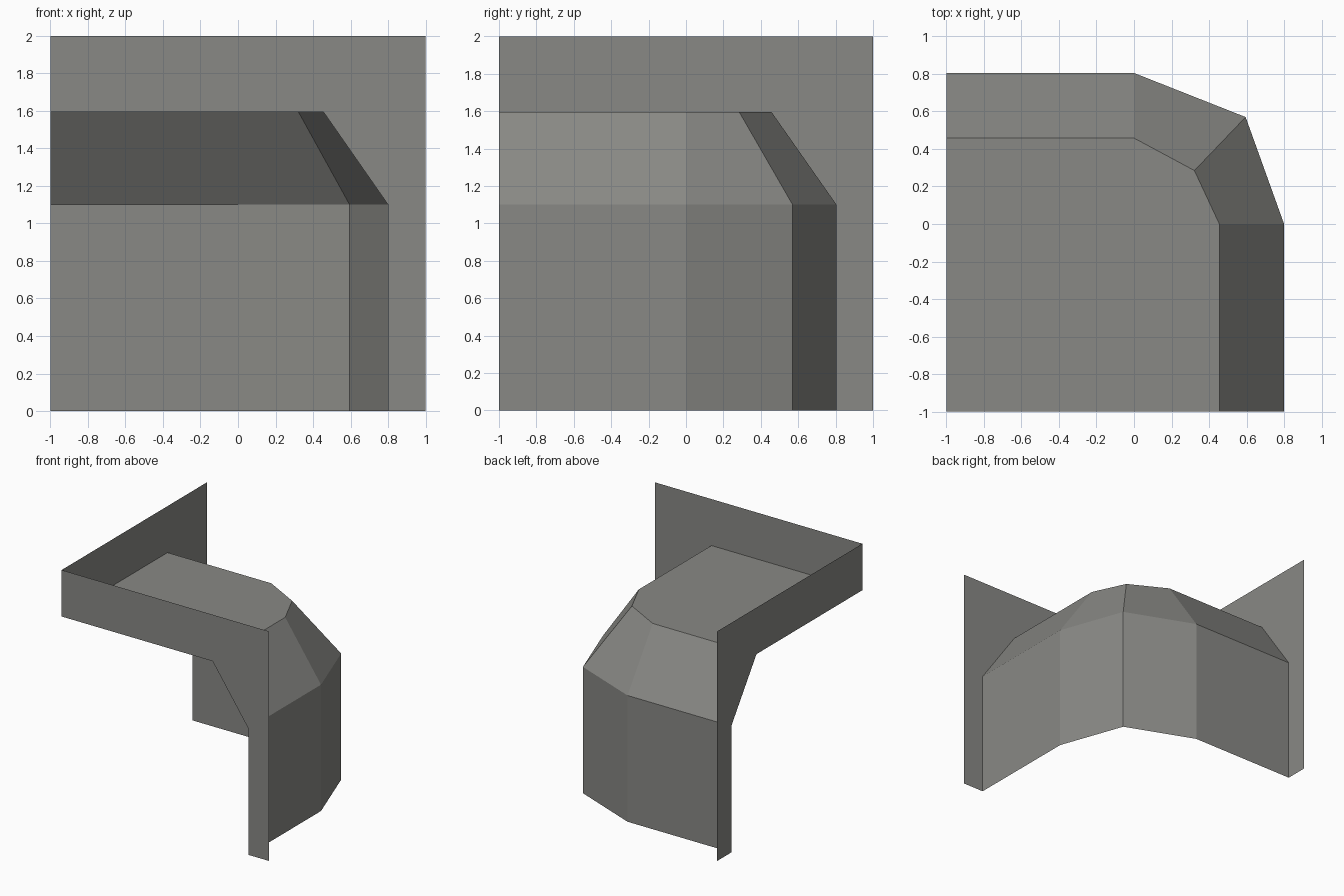
import bpy

if "Cube" in bpy.data.objects:
    bpy.data.objects.remove(bpy.data.objects["Cube"])

stone = bpy.data.materials.new("warm_grey")
stone.diffuse_color = (0.25, 0.25, 0.235, 1)
stone.use_nodes = True
stone.node_tree.nodes["Principled BSDF"].inputs["Base Color"].default_value = stone.diffuse_color

EAVE, ROOF, TOP = 1.1, 1.595, 2.0


def make(name, verts, faces):
    mesh = bpy.data.meshes.new(name)
    mesh.from_pydata(verts, [], faces)
    mesh.materials.append(stone)
    mesh.update()
    obj = bpy.data.objects.new(name, mesh)
    bpy.context.collection.objects.link(obj)
    return obj


def at(path, z):
    return [(x, y, z) for x, y in path]


def strip(name, lower, upper):
    """Quads joining two matching open paths."""
    n = len(lower)
    return make(name, lower + upper,
                [(i, i + 1, n + i + 1, n + i) for i in range(n - 1)])


# Plan paths around the outside of the corner passage
wall_path = [(0.8, -1), (0.8, 0), (0.595, 0.57), (0, 0.805), (-1, 0.805)]
roof_path = [(0.455, -1), (0.455, 0), (0.322, 0.285), (0, 0.458), (-1, 0.458)]

# Upright walls, sloping shoulder and flat ceiling, open underneath
strip("passage_wall", at(wall_path, 0), at(wall_path, EAVE))
strip("passage_slope", at(wall_path, EAVE), at(roof_path, ROOF))
make("passage_roof", at(roof_path + [(-1, -1)], ROOF), [tuple(range(6))])


# Flat end panels cut around the passage openings
def end_panel(name, place, side, shoulder):
    inner = [(-1, ROOF), (shoulder, ROOF), (side, EAVE), (side, 0)]
    outer = [(-1, TOP), (1, TOP), (1, EAVE), (1, 0)]
    strip(name, [place(*p) for p in inner], [place(*p) for p in outer])


end_panel("front_panel", lambda u, z: (u, -1, z), 0.8, 0.455)
end_panel("left_panel", lambda u, z: (-1, u, z), 0.805, 0.458)
